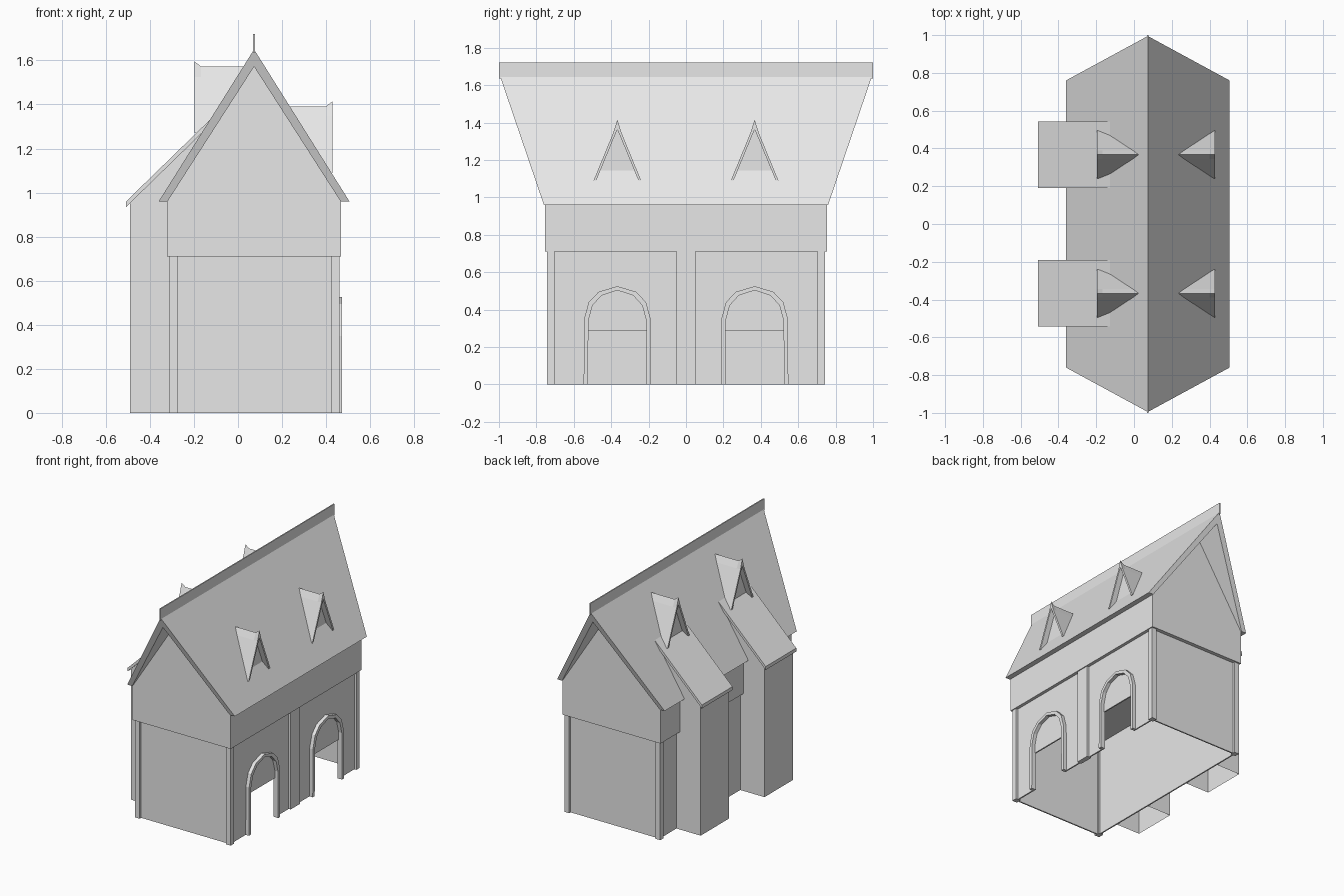
import bpy
import bmesh

cube = bpy.data.objects.get("Cube")
if cube:
    bpy.data.objects.remove(cube, do_unlink=True)

stone = bpy.data.materials.new("pale grey")
stone.use_nodes = True
stone.diffuse_color = (0.8, 0.8, 0.8, 1)
stone.node_tree.nodes["Principled BSDF"].inputs["Base Color"].default_value = (0.8, 0.8, 0.8, 1)

MID = 0.073      # x of the ridge
BAY = 0.367      # y of each bay centre


def finish(name, bm):
    bmesh.ops.recalc_face_normals(bm, faces=bm.faces)
    mesh = bpy.data.meshes.new(name)
    bm.to_mesh(mesh)
    bm.free()
    mesh.materials.append(stone)
    obj = bpy.data.objects.new(name, mesh)
    bpy.context.collection.objects.link(obj)
    return obj


def loft(name, first, second, open_bottom=False):
    """Solid between two matching outlines."""
    bm = bmesh.new()
    a = [bm.verts.new(p) for p in first]
    b = [bm.verts.new(p) for p in second]
    n = len(a)
    bm.faces.new(a)
    bm.faces.new(b[::-1])
    for i in range(n):
        j = (i + 1) % n
        bm.faces.new((a[i], b[i], b[j], a[j]))
    bmesh.ops.recalc_face_normals(bm, faces=bm.faces)
    if open_bottom:
        low = [f for f in bm.faces if all(abs(v.co.z) < 1e-5 for v in f.verts)]
        bmesh.ops.delete(bm, geom=low, context='FACES_ONLY')
    return finish(name, bm)


def prism_y(name, outline, y0, y1, open_bottom=False):
    return loft(name, [(x, y0, z) for x, z in outline],
                [(x, y1, z) for x, z in outline], open_bottom)


def prism_x(name, outline, x0, x1):
    return loft(name, [(x0, y, z) for y, z in outline],
                [(x1, y, z) for y, z in outline])


def box(name, x0, x1, y0, y1, z0, z1):
    return prism_y(name, [(x0, z0), (x1, z0), (x1, z1), (x0, z1)], y0, y1)


# Upper storey with gables
half = 0.395
prism_y("upper_storey", [(MID - half, 0.71), (MID + half, 0.71), (MID + half, 0.96),
                         (MID, 1.58), (MID - half, 0.96)], -0.753, 0.753)

# Roof shell with ends that lean outward towards the ridge
profile = [(MID - 0.433, 0.96), (MID, 1.65), (MID + 0.433, 0.96),
           (MID + 0.393, 0.96), (MID, 1.572), (MID - 0.393, 0.96)]


def roof_end(side):
    return [(x, side * (0.76 + 0.235 * (z - 0.96) / 0.69), z) for x, z in profile]


loft("main_roof", roof_end(-1), roof_end(1))
box("ridge_crest", MID - 0.004, MID + 0.004, -1, 1, 1.635, 1.72)

# Hollow lower storey
for side, label in ((-1, "front"), (1, "back")):
    y0, y1 = sorted((side * 0.725, side * 0.715))
    box(label + "_wall", -0.295, 0.445, y0, y1, 0, 0.715)
    for x0, hand in ((-0.312, "right"), (0.422, "left")):
        p0, p1 = sorted((side * 0.742, side * 0.703))
        box(f"{label}_{hand}_post", x0, x0 + 0.039, p0, p1, 0, 0.715)
box("chimney_side_wall", -0.295, -0.285, -0.72, 0.72, 0, 0.715)

# Door side: solid above, piers between the openings
door = 0.157
box("door_wall_top", 0.435, 0.445, -0.72, 0.72, 0.285, 0.715)
inner = BAY - door
outer = BAY + door
for a, b in ((-0.72, -outer), (-inner, inner), (outer, 0.72)):
    box("door_wall_pier", 0.435, 0.445, a, b, 0, 0.285)
box("middle_pilaster", 0.425, 0.461, -0.052, 0.052, 0, 0.715)

# Arched door surrounds
arch_out = [(0.18, 0), (0.178, 0.35), (0.153, 0.44), (0.1, 0.495), (0, 0.525)]
arch_in = [(0.157, 0), (0.155, 0.34), (0.133, 0.422), (0.085, 0.475), (0, 0.503)]


def full(points):
    return points + [(-y, z) for y, z in points[-2::-1]]


def ring(outside, inside, centre):
    return [(centre + y, z) for y, z in full(outside) + full(inside)[::-1]]


for side in (-1, 1):
    prism_x("door_arch", ring(arch_out, arch_in, side * BAY), 0.435, 0.471)

# Lean-to bays and their sloping roofs
for side in (-1, 1):
    c = side * BAY
    prism_y("lean_to", [(-0.49, 0), (-0.292, 0), (-0.292, 1.06), (-0.14, 1.305), (-0.49, 0.96)],
            c - 0.164, c + 0.164, True)
    prism_y("lean_to_roof", [(-0.508, 0.935), (-0.508, 0.96), (-0.125, 1.333), (-0.125, 1.308)],
            c - 0.176, c + 0.176)

# Dormers: a tent with a raised tip, and a set-back gable panel
tent_out = [(0.127, 1.09), (0.022, 1.345), (0, 1.415)]
tent_back = [(0.127, 1.09), (0.022, 1.345), (0, 1.392)]
tent_in = [(0.113, 1.09), (0.012, 1.335), (0, 1.362)]


def dormer(face, direction, lift, c):
    def at(depth, points):
        return [(face - direction * depth, y, z + lift) for y, z in points]
    front = at(0, ring(tent_out, tent_in, c))
    middle = at(0.03, ring(tent_back, tent_in, c))
    back = at(0.235, ring(tent_back, tent_in, c))
    bm = bmesh.new()
    rows = [[bm.verts.new(p) for p in r] for r in (front, middle, back)]
    n = len(front)
    for r, s in zip(rows, rows[1:]):
        for i in range(n):
            j = (i + 1) % n
            bm.faces.new((r[i], r[j], s[j], s[i]))
    bm.faces.new(rows[0])
    bm.faces.new(rows[2][::-1])
    finish("dormer_roof", bm)
    panel = [(c + y, z + lift) for y, z in full(tent_in)]
    prism_x("dormer_panel", panel, face - direction * 0.04, face - direction * 0.05)


for side in (-1, 1):
    dormer(0.43, 1, 0, side * BAY)
    dormer(-0.197, -1, 0.18, side * BAY)
